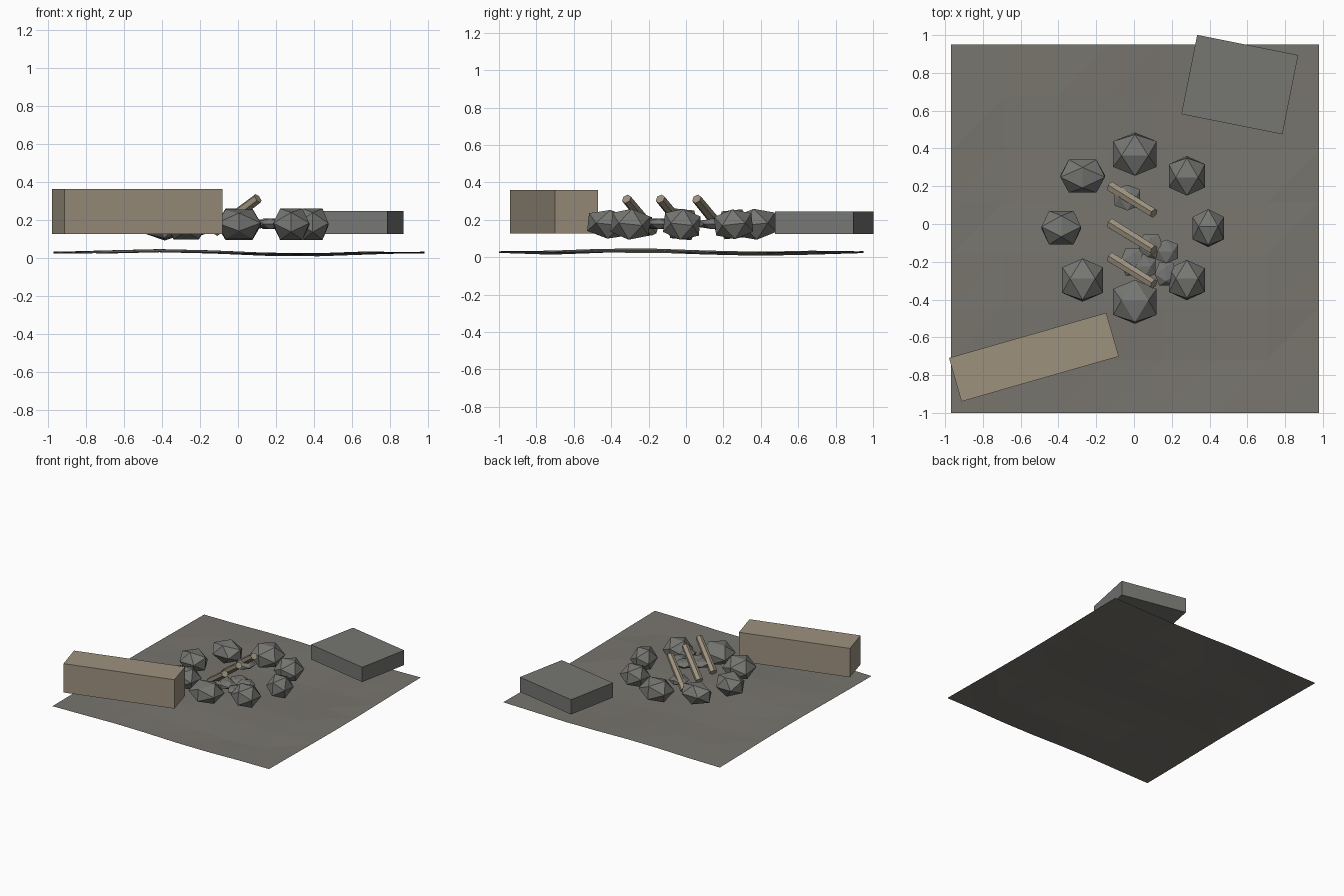
import bpy, bmesh, math
from mathutils import Vector, Matrix

if "Cube" in bpy.data.objects:
    bpy.data.objects.remove(bpy.data.objects["Cube"])


def material(name, rgb):
    m = bpy.data.materials.new(name)
    m.diffuse_color = (*rgb, 1)
    m.use_nodes = True
    m.node_tree.nodes["Principled BSDF"].inputs["Base Color"].default_value = m.diffuse_color
    return m


EARTH = material("earth grey", (0.188, 0.178, 0.156))
STONE = material("stone grey", (0.181, 0.181, 0.170))
WOOD = material("dry wood", (0.335, 0.285, 0.208))


def finish(name, bm, mat):
    bmesh.ops.recalc_face_normals(bm, faces=bm.faces)
    me = bpy.data.meshes.new(name)
    bm.to_mesh(me)
    bm.free()
    me.materials.append(mat)
    ob = bpy.data.objects.new(name, me)
    bpy.context.collection.objects.link(ob)
    return ob


def block(name, centre, size, degrees, mat):
    bm = bmesh.new()
    bmesh.ops.create_cube(bm, size=1, matrix=Matrix.Diagonal((*size, 1)))
    ob = finish(name, bm, mat)
    ob.location = centre
    ob.rotation_euler.z = math.radians(degrees)


def rock(name, centre, half, turned, tilt=0):
    """Icosahedron resting edge-up, squashed to the given half sizes."""
    p = (1 + 5 ** 0.5) / 2
    bm = bmesh.new()
    for a in (-1, 1):
        for b in (-p, p):
            for v in ((a, b, 0), (0, a, b), (b, 0, a)):
                x, y, z = (c / p for c in v)
                if turned:
                    x, y = -y, x
                bm.verts.new((x * half[0], y * half[1], z * half[2]))
    bmesh.ops.convex_hull(bm, input=bm.verts)
    ob = finish(name, bm, STONE)
    ob.location = centre
    ob.rotation_euler.x = math.radians(tilt)


def stick(name, low, high, radius):
    low, high = Vector(low), Vector(high)
    axis = high - low
    bm = bmesh.new()
    bmesh.ops.create_cone(bm, cap_ends=True, segments=6, radius1=radius,
                          radius2=radius * 0.9, depth=axis.length)
    ob = finish(name, bm, WOOD)
    ob.location = (low + high) / 2
    ob.rotation_mode = 'QUATERNION'
    ob.rotation_quaternion = axis.to_track_quat('Z', 'Y')


# Gently rolling ground sheet
bm = bmesh.new()
N = 7
grid = []
for j in range(N + 1):
    row = []
    for i in range(N + 1):
        x, y = -0.97 + 1.95 * i / N, -1 + 1.95 * j / N
        z = 0.027
        if 0 < i < N and 0 < j < N:
            z += 0.011 * math.sin(4.2 * x + 3.3) + 0.009 * math.sin(4.5 * y + 2.9)
        else:
            z += 0.005 * math.sin(5 * x + 3 * y)
        row.append(bm.verts.new((x, y, z)))
    grid.append(row)
for j in range(N):
    for i in range(N):
        a, b = grid[j][i], grid[j][i + 1]
        c, d = grid[j + 1][i + 1], grid[j + 1][i]
        bm.faces.new((a, b, c))
        bm.faces.new((a, c, d))
ground = finish("ground_sheet", bm, EARTH)
if ground.data.polygons[0].normal.z < 0:
    ground.data.flip_normals()

# Log bench and flat stone seat
block("log_bench", (-0.53, -0.705, 0.243), (0.866, 0.24, 0.235), 16, WOOD)
block("stone_seat", (0.56, 0.738, 0.185), (0.546, 0.428, 0.12), -11.3, STONE)

# Ring of rocks: x, y, half width, half depth, half height, turned
ring = [
    (0.005, 0.370, 0.115, 0.110, 0.083, True),
    (-0.272, 0.253, 0.118, 0.088, 0.075, False),
    (0.280, 0.255, 0.096, 0.100, 0.080, True),
    (-0.385, -0.020, 0.105, 0.090, 0.080, False),
    (0.393, -0.022, 0.083, 0.096, 0.083, True),
    (-0.272, -0.297, 0.108, 0.110, 0.080, True),
    (0.280, -0.297, 0.095, 0.102, 0.083, True),
    (0.005, -0.412, 0.115, 0.112, 0.077, True),
]
for n, (x, y, a, b, c, t) in enumerate(ring):
    rock(f"ring_rock_{n + 1}", (x, y, 0.176), (a, b, c), t, 6 if y > 0 else -6)

# Small embers in the middle
embers = [(-0.035, 0.14, 0.068), (0.09, -0.12, 0.065), (0.17, -0.145, 0.062),
          (0.0, -0.20, 0.072), (0.05, -0.225, 0.065), (0.17, -0.265, 0.06)]
for n, (x, y, r) in enumerate(embers):
    rock(f"ember_{n + 1}", (x, y, 0.178), (r, r, 0.028), n % 2 == 0)

# Leaning firewood
for n, y in enumerate((0.125, -0.07, -0.25)):
    stick(f"firewood_{n + 1}", (-0.123, y + 0.073, 0.14), (0.105, y - 0.068, 0.312), 0.03)
